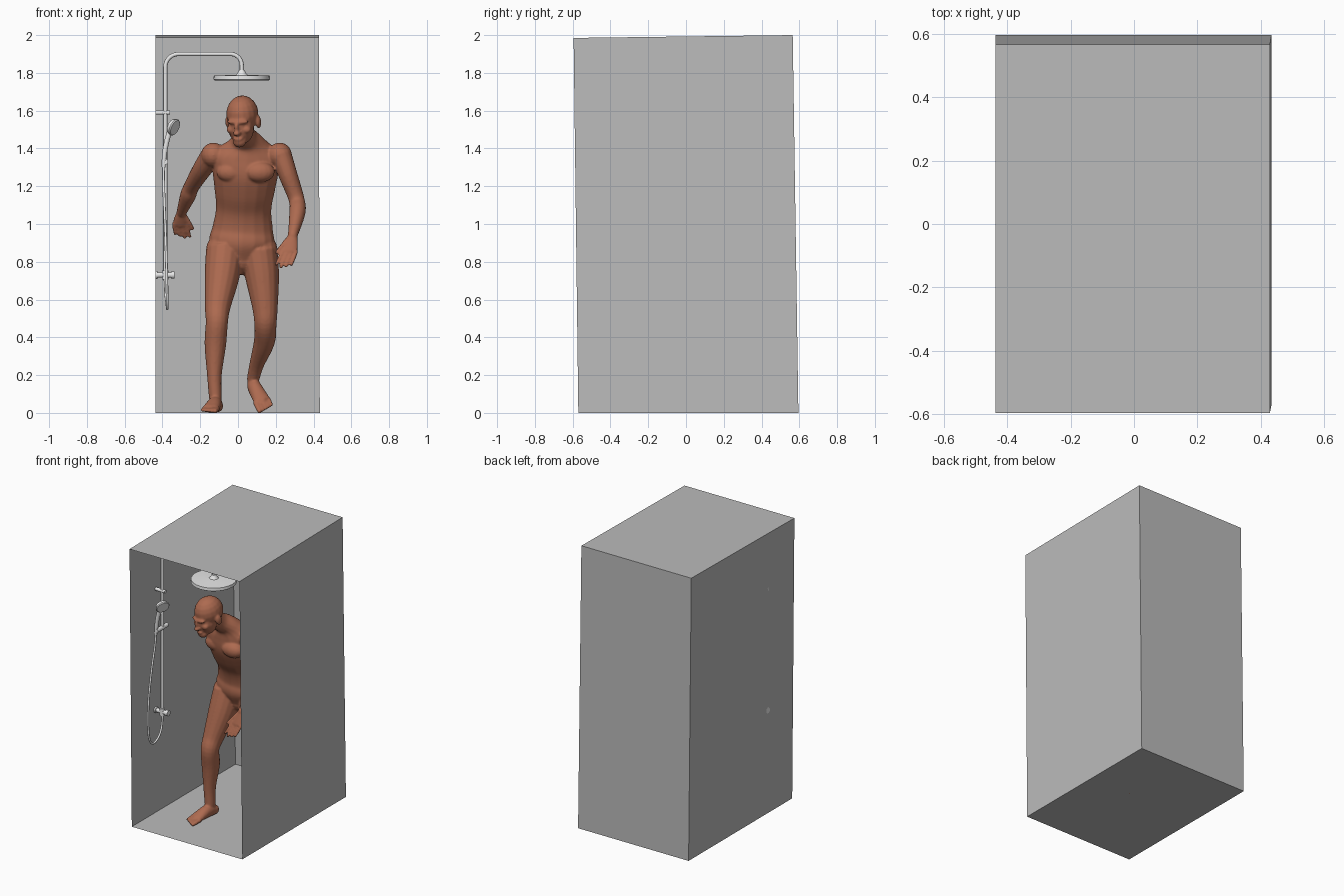
import bpy, bmesh, math
from mathutils import Vector, Matrix

if "Cube" in bpy.data.objects:
    bpy.data.objects.remove(bpy.data.objects["Cube"], do_unlink=True)


def material(name, r, g, b):
    m = bpy.data.materials.new(name)
    m.use_nodes = True
    m.diffuse_color = (r, g, b, 1)
    m.node_tree.nodes["Principled BSDF"].inputs["Base Color"].default_value = (r, g, b, 1)
    return m


wall_grey = material("wall grey", .5, .5, .5)
fitting_white = material("fitting white", .8, .8, .8)
skin = material("skin", .42, .145, .08)
trunks_grey = material("trunks grey", .21, .21, .21)


def add_object(name, data, *mats):
    ob = bpy.data.objects.new(name, data)
    bpy.context.collection.objects.link(ob)
    for m in mats:
        data.materials.append(m)
    return ob


# Cubicle: a slightly leaning sheet box, open at the front
bm = bmesh.new()
bmesh.ops.create_cube(bm, size=2)
for v in bm.verts:
    top, back = v.co.z > 0, v.co.y > 0
    v.co.x = -.437 if v.co.x < 0 else (.428 if top else .433)
    v.co.y = (.565 if top else .595) if back else (-.595 if top else -.57)
    v.co.z = (2.0 if back else 1.985) if top else 0
front = min(bm.faces, key=lambda f: f.calc_center_median().y)
bmesh.ops.delete(bm, geom=[front], context='FACES_ONLY')
mesh = bpy.data.meshes.new("cubicle")
bm.to_mesh(mesh)
bm.free()
add_object("cubicle", mesh, wall_grey)


# Shower fittings: swept round tubes, with optional radius per point
def tube(name, pts, radius, kind='POLY', detail=3):
    cu = bpy.data.curves.new(name, 'CURVE')
    cu.dimensions = '3D'
    cu.bevel_depth = 1
    cu.bevel_resolution = detail
    cu.use_fill_caps = True
    sp = cu.splines.new(kind)
    sp.points.add(len(pts) - 1)
    for i, p in enumerate(pts):
        sp.points[i].co = (*p, 1)
        sp.points[i].radius = radius[i] if isinstance(radius, list) else radius
    if kind == 'NURBS':
        sp.use_endpoint_u = True
        sp.order_u = 3
    ob = add_object(name, cu, fitting_white)
    bpy.ops.object.select_all(action='DESELECT')
    ob.select_set(True)
    bpy.context.view_layer.objects.active = ob
    bpy.ops.object.convert(target='MESH')
    bpy.ops.object.shade_smooth_by_angle(angle=math.radians(40))


def arc(cx, cz, r, start, end):
    return [(cx + r * math.cos(a), Y, cz + r * math.sin(a))
            for a in (math.radians(start + (end - start) * i / 8) for i in range(9))]


Y, PIPE = -.3, -.385
tube("riser_pipe", [(PIPE, Y, .7)] + arc(PIPE + .07, 1.83, .07, 180, 90)
     + arc(-.04, 1.84, .06, 90, 0) + [(.02, Y, 1.78)], .011)
tube("rain_head", [(.02, Y, z) for z in (1.815, 1.8, 1.79, 1.785, 1.765, 1.76)],
     [.015, .022, .03, .148, .15, .142], detail=10)
tube("upper_bracket", [(-.437, Y, 1.59), (-.36, Y, 1.59)], .012)
tube("mixer_body", [(PIPE, Y, .705), (PIPE, Y, .755)], .018)
tube("mixer_stem", [(-.437, Y, .73), (-.34, Y, .73)], .015)
tube("mixer_knob", [(-.355, Y, .73), (-.335, Y, .73)], .02)
tube("mixer_flange", [(-.437, Y, .73), (-.427, Y, .73)], .022)
tube("slide_holder", [(PIPE, -.37, 1.33), (PIPE, -.25, 1.33)], .015)
tube("hose", [(PIPE, Y, .71), (-.385, -.3, .64), (-.375, -.35, .57), (-.375, -.43, .54),
              (-.375, -.475, .62), (-.38, -.47, .85), (-.39, -.41, 1.1),
              (-.395, -.36, 1.25), (-.395, -.36, 1.33)], .007, 'NURBS')
tube("hand_shower_handle", [(-.395, -.36, 1.3), (-.39, -.36, 1.38), (-.37, -.36, 1.47),
                            (-.352, -.36, 1.52)], [.011, .014, .014, .015], 'NURBS')
spray = Vector((.75, -.45, -.35)).normalized()
centre = Vector((-.345, -.36, 1.515))
tube("hand_shower_head", [centre + spray * t for t in (-.02, -.01, .01, .016)],
     [.02, .04, .047, .042], detail=6)

# Man: overlapping lofts and ellipsoids fused into one smooth skin
body = bmesh.new()


def blob(co, radii, frame=Matrix()):
    m = frame @ Matrix.Translation(co) @ Matrix.Diagonal((*radii, 1))
    bmesh.ops.create_uvsphere(body, u_segments=16, v_segments=10, radius=1, matrix=m)


def loft(keys, steps=5, sides=16):
    """Sweep an ellipse through keys of (x, y, z, half width, half depth)."""
    k = [Vector(p) for p in keys]
    k = [k[0] * 2 - k[1]] + k + [k[-1] * 2 - k[-2]]
    path = []
    for a, b, c, d in zip(k, k[1:], k[2:], k[3:]):
        for t in (i / steps for i in range(steps)):
            path.append(.5 * (2 * b + (c - a) * t + (2 * a - 5 * b + 4 * c - d) * t * t
                              + (3 * b - a - 3 * c + d) * t ** 3))
    path.append(k[-2])
    rings = []
    for i, p in enumerate(path):
        t = (path[min(i + 1, len(path) - 1)] - path[max(i - 1, 0)])
        t = Vector(t[:3]).normalized()
        side = (Vector((1, 0, 0)) - t * t.x).normalized()
        up = t.cross(side)
        rings.append([body.verts.new(Vector(p[:3]) + side * p[3] * math.cos(w) + up * p[4] * math.sin(w))
                      for w in (math.tau * j / sides for j in range(sides))])
    for r, s in zip(rings, rings[1:]):
        for j in range(sides):
            n = (j + 1) % sides
            body.faces.new((r[j], r[n], s[n], s[j]))
    body.faces.new(rings[0][::-1])
    body.faces.new(rings[-1])
    for p in (path[0], path[-1]):
        blob(p[:3], [min(p[3], p[4])] * 3)


def digit(a, b, r):
    loft([(*a, r, r), (*a.lerp(b, .5), r, r), (*b, r * .85, r * .85)], 2, 10)


def hand(wrist, tip, inner):
    w, t = Vector(wrist), Vector(tip)
    d = (t - w).normalized()
    side = (Vector((1, 0, 0)) - d * d.x).normalized() * inner
    curl = Vector((inner, 0, 0)) * .02
    loft([(*w, .025, .022), (*w.lerp(t, .25), .036, .018), (*w.lerp(t, .52), .04, .014)])
    for i in range(4):
        off = side * (i - 1.5) * .022
        digit(w.lerp(t, .48) + off, w.lerp(t, 1 - .06 * abs(i - 2)) + off * 1.2 + curl, .0105)
    digit(w.lerp(t, .15) + side * .025, w.lerp(t, .6) + side * .068, .012)


def foot(heel, arch, ball, inner):
    h, a, b = Vector(heel), Vector(arch), Vector(ball)
    loft([(*h, .032, .034), (*a, .038, .042), (*b, .046, .022)])
    fwd = (b - h).normalized()
    side = (Vector((1, 0, 0)) - fwd * fwd.x).normalized() * inner
    for i in range(5):
        root = b + side * (i - 2) * .019
        digit(root, root + fwd * (.035 + .006 * i) - Vector((0, 0, .006)), .01 + .001 * i)


# Torso and neck
loft([(.02, .01, .82, .1, .09), (.02, 0, .9, .17, .115), (.025, -.01, .98, .16, .105),
      (.03, -.045, 1.08, .147, .098), (.035, -.09, 1.18, .16, .112), (.04, -.13, 1.28, .175, .118),
      (.045, -.165, 1.37, .175, .095), (.045, -.205, 1.43, .1, .07),
      (.035, -.26, 1.47, .06, .06), (.022, -.33, 1.53, .055, .058)])
for s in (-1, 1):
    blob((.04 + s * .075, -.21 - s * .015, 1.275), (.08, .05, .055))
    blob((.02 + s * .075, .075, .87), (.08, .07, .085))
    blob((.045 + s * .175, -.165 - s * .02, 1.365), (.066, .07, .066))
    blob((.04 + s * .09, -.06, 1.32), (.08, .045, .08))

# Arms and hands
loft([(.225, -.19, 1.37, .058, .065), (.265, -.2, 1.26, .05, .058), (.31, -.2, 1.13, .042, .045),
      (.314, -.26, 1.06, .043, .045), (.29, -.37, .94, .026, .028)])
hand((.29, -.37, .94), (.26, -.44, .77), -1)
loft([(-.135, -.14, 1.37, .058, .065), (-.19, -.05, 1.29, .05, .056), (-.245, .08, 1.2, .041, .044),
      (-.265, .13, 1.15, .042, .043), (-.3, .24, 1.06, .026, .028)])
hand((-.3, .24, 1.06), (-.315, .31, .93), 1)

# Legs and feet
loft([(-.07, 0, .86, .1, .11), (-.085, -.05, .72, .092, .1), (-.108, -.12, .56, .068, .072),
      (-.112, -.155, .48, .059, .062), (-.12, -.135, .36, .057, .064),
      (-.125, -.14, .2, .039, .044), (-.12, -.14, .08, .034, .04)])
foot((-.11, -.11, .036), (-.122, -.18, .045), (-.145, -.27, .022), 1)
loft([(.11, .01, .86, .1, .11), (.128, 0, .72, .09, .1), (.143, -.02, .56, .068, .072),
      (.145, -.015, .47, .059, .062), (.14, .06, .38, .056, .062),
      (.1, .17, .26, .039, .044), (.08, .23, .18, .033, .04)])
foot((.08, .25, .155), (.09, .2, .13), (.13, .14, .06), -1)

# Head, turned aside and bowed
head = (Matrix.Translation((.02, -.37, 1.58)) @ Matrix.Rotation(math.radians(-18), 4, 'Z')
        @ Matrix.Rotation(math.radians(15), 4, 'X'))
for co, radii in (((0, .01, 0), (.084, .1, .098)), ((0, -.03, -.065), (.069, .07, .088)),
                  ((0, -.075, -.13), (.036, .032, .03)), ((0, -.1, -.05), (.012, .02, .035)),
                  ((0, -.107, -.075), (.021, .022, .014)), ((0, -.08, -.018), (.06, .025, .014)),
                  ((0, -.095, -.107), (.028, .016, .009)), ((0, -.09, -.12), (.024, .018, .009))):
    blob(co, radii, head)
for s in (-1, 1):
    blob((s * .084, .015, -.045), (.014, .024, .036), head)
    blob((s * .042, -.068, -.065), (.026, .024, .022), head)

# Fuse and smooth
mesh = bpy.data.meshes.new("man_parts")
body.to_mesh(mesh)
body.free()
parts = add_object("man_parts", mesh)
remesh = parts.modifiers.new("Fuse", 'REMESH')
remesh.mode = 'VOXEL'
remesh.voxel_size = .0065
smooth = parts.modifiers.new("Smooth", 'SMOOTH')
smooth.iterations = 4
evaluated = parts.evaluated_get(bpy.context.evaluated_depsgraph_get())
man_mesh = bpy.data.meshes.new_from_object(evaluated)
man_mesh.name = "man"
bpy.data.objects.remove(parts, do_unlink=True)

# Swimming trunks: cut clean hems, then colour between them
bm = bmesh.new()
bm.from_mesh(man_mesh)
for co, normal in (((0, 0, .98), (0, 0, 1)), ((.02, 0, .78), (.3, 0, 1)), ((.02, 0, .78), (-.3, 0, 1))):
    bmesh.ops.bisect_plane(bm, geom=bm.verts[:] + bm.edges[:] + bm.faces[:], plane_co=co, plane_no=normal)
for f in bm.faces:
    c = f.calc_center_median()
    x = abs(c.x - .02)
    f.smooth = True
    f.material_index = int(.78 + .3 * x < c.z < .98 and x < .235 and c.y > -.25)
bm.to_mesh(man_mesh)
bm.free()
man_mesh.materials.clear()
add_object("man", man_mesh, skin, trunks_grey)
